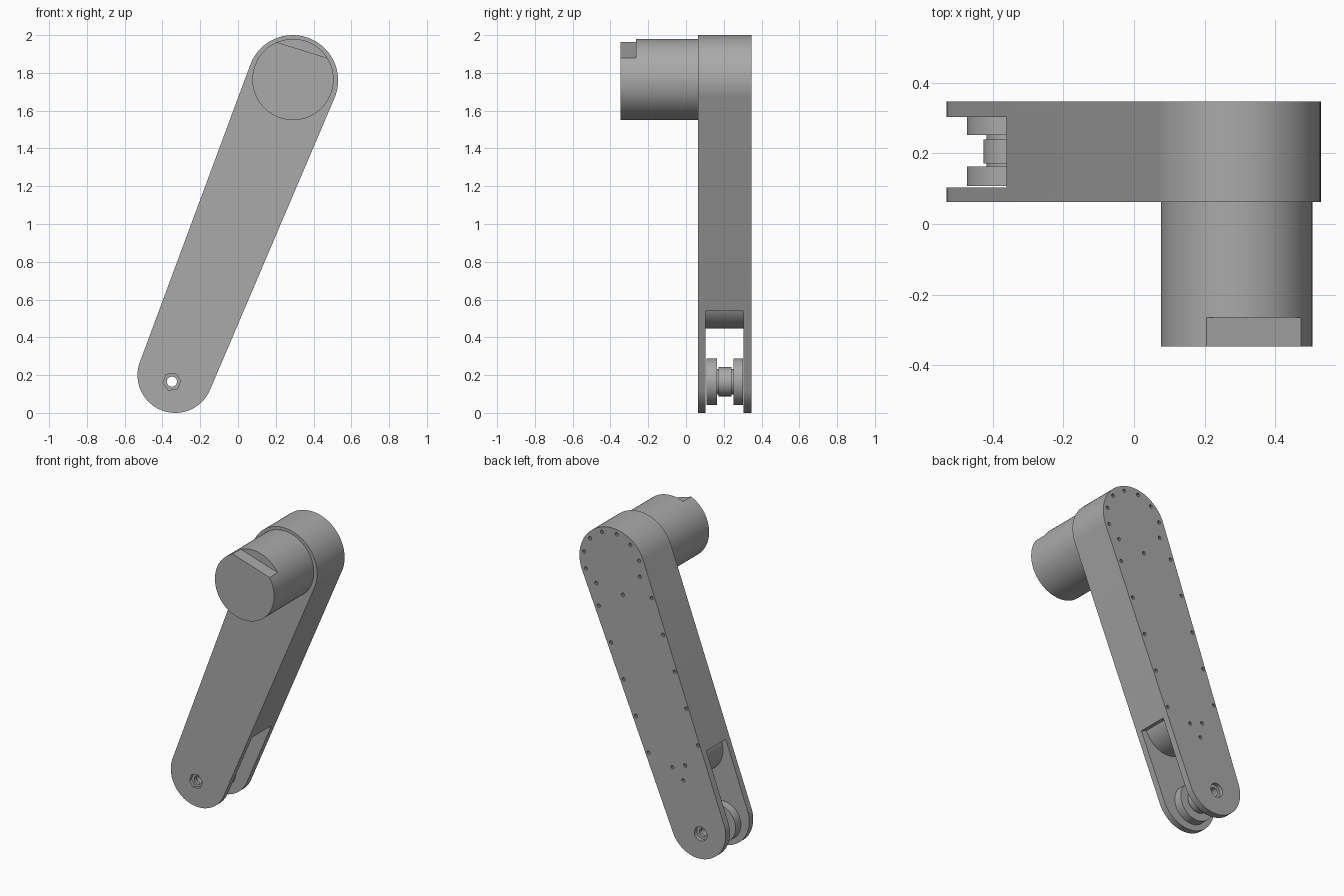
import bpy, bmesh
from math import sin, cos, pi, radians, atan2, asin, hypot

cube = bpy.data.objects.get("Cube")
if cube:
    bpy.data.objects.remove(cube, do_unlink=True)

grey = bpy.data.materials.new("plain grey")
grey.use_nodes = True
GREY = (0.4, 0.4, 0.4, 1)
grey.diffuse_color = GREY
grey.node_tree.nodes["Principled BSDF"].inputs["Base Color"].default_value = GREY

# Main dimensions, circles as (x, z), radius
TOP, TOP_R = (0.29, 1.76), 0.24
FOOT, FOOT_R = (-0.332, 0.2), 0.2
PIVOT = (-0.35, 0.165)
SHAFT, SHAFT_R = (0.291, 1.765), 0.215
FRONT, BACK = 0.063, 0.348
SLOT = (0.104, 0.304)
LEAN = atan2(TOP[1] - FOOT[1], TOP[0] - FOOT[0])


def arc(centre, r, a0, a1, n):
    return [(centre[0] + r * cos(a0 + (a1 - a0) * i / n),
             centre[1] + r * sin(a0 + (a1 - a0) * i / n)) for i in range(n + 1)]


def circle(centre, r, n, turn=0):
    return arc(centre, r, turn, turn + 2 * pi, n)[:-1]


def on_arm(s, t, origin=PIVOT):
    """Point s across and t along the arm."""
    return (origin[0] + s * sin(LEAN) + t * cos(LEAN),
            origin[1] - s * cos(LEAN) + t * sin(LEAN))


def prisms(name, outlines, y0, y1):
    """Extrude one or more xz outlines from y0 to y1."""
    bm = bmesh.new()
    for outline in outlines:
        face = bm.faces.new([bm.verts.new((x, y0, z)) for x, z in outline])
        new = bmesh.ops.extrude_face_region(bm, geom=[face])["geom"]
        verts = [v for v in new if isinstance(v, bmesh.types.BMVert)]
        bmesh.ops.translate(bm, verts=verts, vec=(0, y1 - y0, 0))
    return finish(name, bm)


def lathe(name, profile, centre, n):
    """Spin a closed (radius, y) profile about the y axis."""
    bm = bmesh.new()
    verts = [bm.verts.new((centre[0] + r, y, centre[1])) for r, y in profile]
    edges = [bm.edges.new((v, verts[i - 1])) for i, v in enumerate(verts)]
    bmesh.ops.spin(bm, geom=verts + edges, cent=(centre[0], 0, centre[1]),
                   axis=(0, 1, 0), angle=2 * pi, steps=n, use_merge=True)
    bmesh.ops.remove_doubles(bm, verts=bm.verts, dist=1e-5)
    return finish(name, bm)


def finish(name, bm):
    bmesh.ops.recalc_face_normals(bm, faces=bm.faces)
    mesh = bpy.data.meshes.new(name)
    bm.to_mesh(mesh)
    bm.free()
    mesh.materials.append(grey)
    obj = bpy.data.objects.new(name, mesh)
    bpy.context.collection.objects.link(obj)
    return obj


def cut(obj, cutters):
    """Subtract the cutters, then delete them."""
    for cutter in cutters:
        mod = obj.modifiers.new(cutter.name, 'BOOLEAN')
        mod.object, mod.operation, mod.solver = cutter, 'DIFFERENCE', 'EXACT'
    graph = bpy.context.evaluated_depsgraph_get()
    obj_mesh = bpy.data.meshes.new_from_object(obj.evaluated_get(graph))
    obj.modifiers.clear()
    obj.data = obj_mesh
    for cutter in cutters:
        bpy.data.objects.remove(cutter, do_unlink=True)


# Arm: tapered bar with two round ends
span = hypot(TOP[0] - FOOT[0], TOP[1] - FOOT[1])
side = pi / 2 - asin((TOP_R - FOOT_R) / span)
outline = (arc(TOP, TOP_R, LEAN - side, LEAN + side, 36)
           + arc(FOOT, FOOT_R, LEAN + side, LEAN + 2 * pi - side, 36))
arm = prisms("arm", [outline], FRONT, BACK)

# Fork slot, pivot hole with hex socket in front and round seat behind
CEILING = 0.488
slot = prisms("slot_cutter", [[on_arm(-0.4, CEILING), on_arm(0.4, CEILING),
                               on_arm(0.4, -0.5), on_arm(-0.4, -0.5)]], *SLOT)
bore = prisms("bore_cutter", [circle(PIVOT, 0.027, 24)], 0, 0.4)
socket = prisms("socket_cutter", [circle(PIVOT, 0.048, 6, radians(8))], 0, FRONT + 0.022)
seat = prisms("seat_cutter", [circle(PIVOT, 0.046, 24)], BACK - 0.025, 0.4)

# Screw holes in the back: both edges, top ring, shaft trio, fork trio
spots = []
for t in (0.54, 0.775, 1.01, 1.245, 1.48):
    half = 0.193 + 0.014 * (t - 0.54)
    spots += [on_arm(-half, t), on_arm(half, t)]
for step in range(-3, 4):
    a = radians(30 * step)
    spots.append(on_arm(0.208 * sin(a), 0.208 * cos(a), TOP))
spots += [on_arm(*p) for p in ((-0.17, 1.62), (0.17, 1.62), (0, 1.525),
                               (-0.05, 0.43), (0.05, 0.43), (0, 0.34))]
screws = prisms("screw_cutter", [circle(p, 0.012, 10) for p in spots], BACK - 0.03, 0.4)
cut(arm, [slot, bore, socket, seat, screws])

# Rounded stop hanging from the slot ceiling
stop = prisms("slot_stop", [circle(on_arm(0, CEILING), 0.172, 64)],
              SLOT[0] - 0.002, SLOT[1] + 0.002)

# Grooved roller on the pivot
roller = lathe("roller", [(0.027, 0.108), (0.124, 0.108), (0.124, 0.163), (0.068, 0.163),
                          (0.068, 0.172), (0.077, 0.172), (0.077, 0.24), (0.068, 0.24),
                          (0.068, 0.252), (0.124, 0.252), (0.124, 0.303), (0.027, 0.303)],
               PIVOT, 48)

# Shaft with a flat milled near its free end
shaft = prisms("shaft", [circle(SHAFT, SHAFT_R, 72)], -0.348, FRONT + 0.01)
tilt = radians(72.7)


def on_flat(along, out):
    return (SHAFT[0] + out * cos(tilt) + along * sin(tilt),
            SHAFT[1] + out * sin(tilt) - along * cos(tilt))


flat = prisms("flat_cutter", [[on_flat(-0.3, 0.163), on_flat(0.3, 0.163),
                               on_flat(0.3, 0.4), on_flat(-0.3, 0.4)]], -0.5, -0.265)
cut(shaft, [flat])

# Smooth round walls, sharp edges
bpy.ops.object.select_all(action='DESELECT')
for obj in (arm, stop, roller, shaft):
    obj.select_set(True)
bpy.context.view_layer.objects.active = arm
bpy.ops.object.shade_smooth_by_angle(angle=radians(30))
